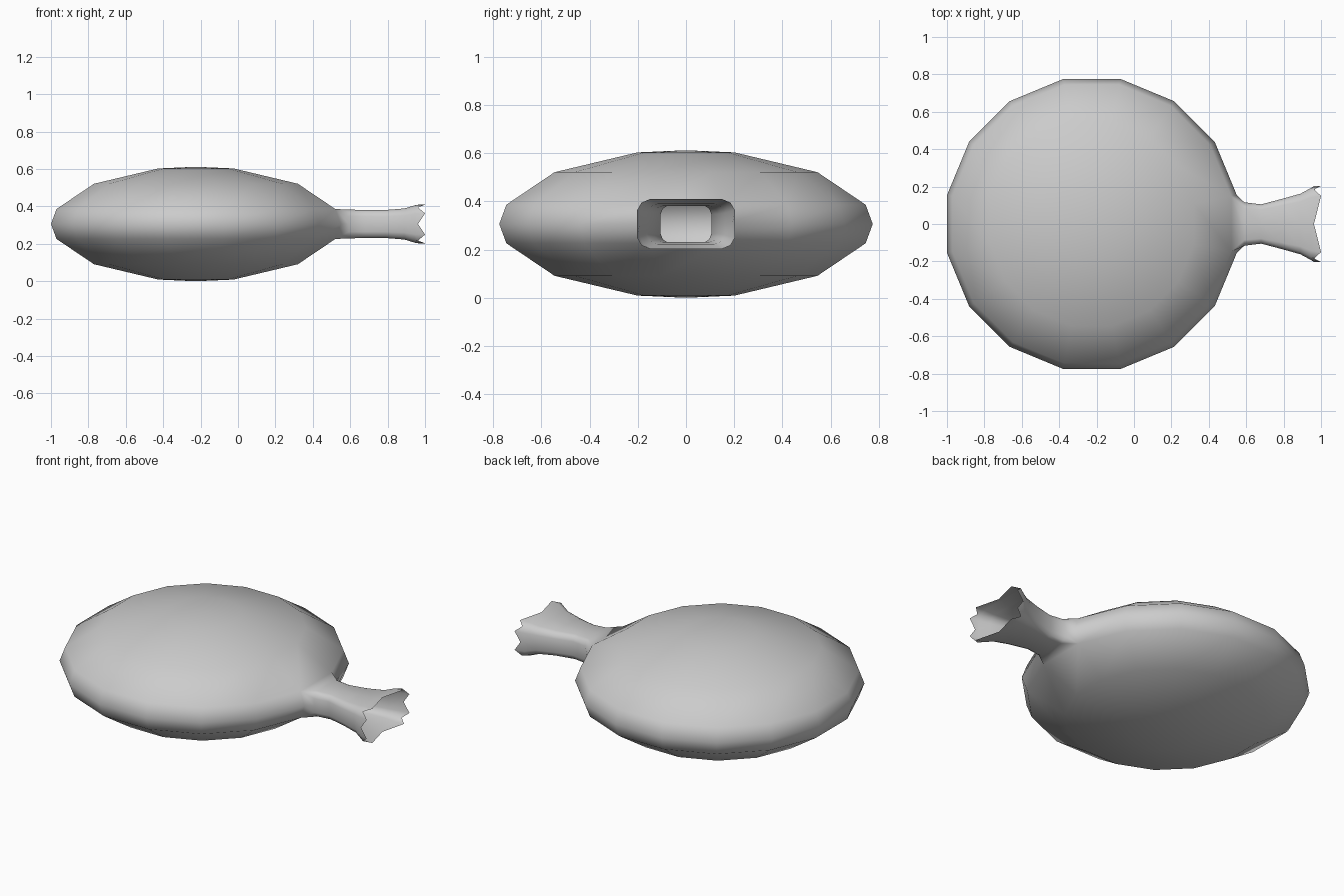
import bpy, bmesh
from math import cos, sin, pi

if "Cube" in bpy.data.objects:
    bpy.data.objects.remove(bpy.data.objects["Cube"])

SIDES = 16
CX, CZ = -0.225, 0.306
bm = bmesh.new()


def skin(a, b, skip=()):
    n = len(a)
    for i in range(n):
        if i in skip:
            continue
        j = (i + 1) % n
        vs = []
        for v in (a[i], a[j], b[j], b[i]):
            if v not in vs:
                vs.append(v)
        if len(vs) > 2:
            bm.faces.new(vs)


# Flattened 16-sided bladder: (radius, height offset) rings
profile = [(0.205, -0.297), (0.556, -0.215), (0.76, -0.08), (0.79, 0),
           (0.76, 0.08), (0.556, 0.215), (0.205, 0.297)]
rings = []
for r, h in profile:
    rings.append([bm.verts.new((CX + r * cos((k - 0.5) * 2 * pi / SIDES),
                                r * sin((k - 0.5) * 2 * pi / SIDES), CZ + h))
                  for k in range(SIDES)])
for n in range(len(rings) - 1):
    # Leave the side panel open where the neck joins
    skin(rings[n], rings[n + 1], skip=(0,) if n in (2, 3) else ())
for ring, h in ((rings[0], -0.306), (rings[-1], 0.306)):
    tip = bm.verts.new((CX, 0, CZ + h))
    skin(ring, [tip] * SIDES)

# Neck cross-section: rounded rectangle mirrored into four quadrants
quad = [(1, 0), (1, 0.55), (0.91, 0.86), (0.74, 1), (0, 1)]
half = quad + [(-y, z) for y, z in quad[-2:0:-1]]
section = half + [(-y, -z) for y, z in half]

# Open neck with flared mouth: (x, half width, half height)
lo, mid, hi = rings[2], rings[3], rings[4]
hole = [mid[1], hi[1], hi[0], mid[0], lo[0], lo[1]]
link = [0, 1, 1, 1, 1, 2, 2, 2, 3, 4, 4, 4, 4, 5, 5, 5]
prev = [hole[i] for i in link]
for x, w, h in [(0.59, 0.116, 0.077), (0.68, 0.105, 0.075),
                (0.79, 0.134, 0.075), (0.89, 0.162, 0.083),
                (0.945, 0.192, 0.1)]:
    ring = [bm.verts.new((x, w * y, CZ + h * z)) for y, z in section]
    skin(prev, ring)
    prev = ring

# Zigzag rim
rim = [bm.verts.new((0.962 if i % 2 == 0 else 1.0, 0.203 * y, CZ + 0.103 * z))
       for i, (y, z) in enumerate(section)]
skin(prev, rim)

bmesh.ops.recalc_face_normals(bm, faces=bm.faces)
# Make sure the shell faces outward
top = max(bm.faces, key=lambda f: f.calc_center_median().z)
if top.normal.z < 0:
    bmesh.ops.reverse_faces(bm, faces=bm.faces)
for f in bm.faces:
    f.smooth = True
mesh = bpy.data.meshes.new("air_cushion")
bm.to_mesh(mesh)
bm.free()
bpy.context.collection.objects.link(bpy.data.objects.new("air_cushion", mesh))
